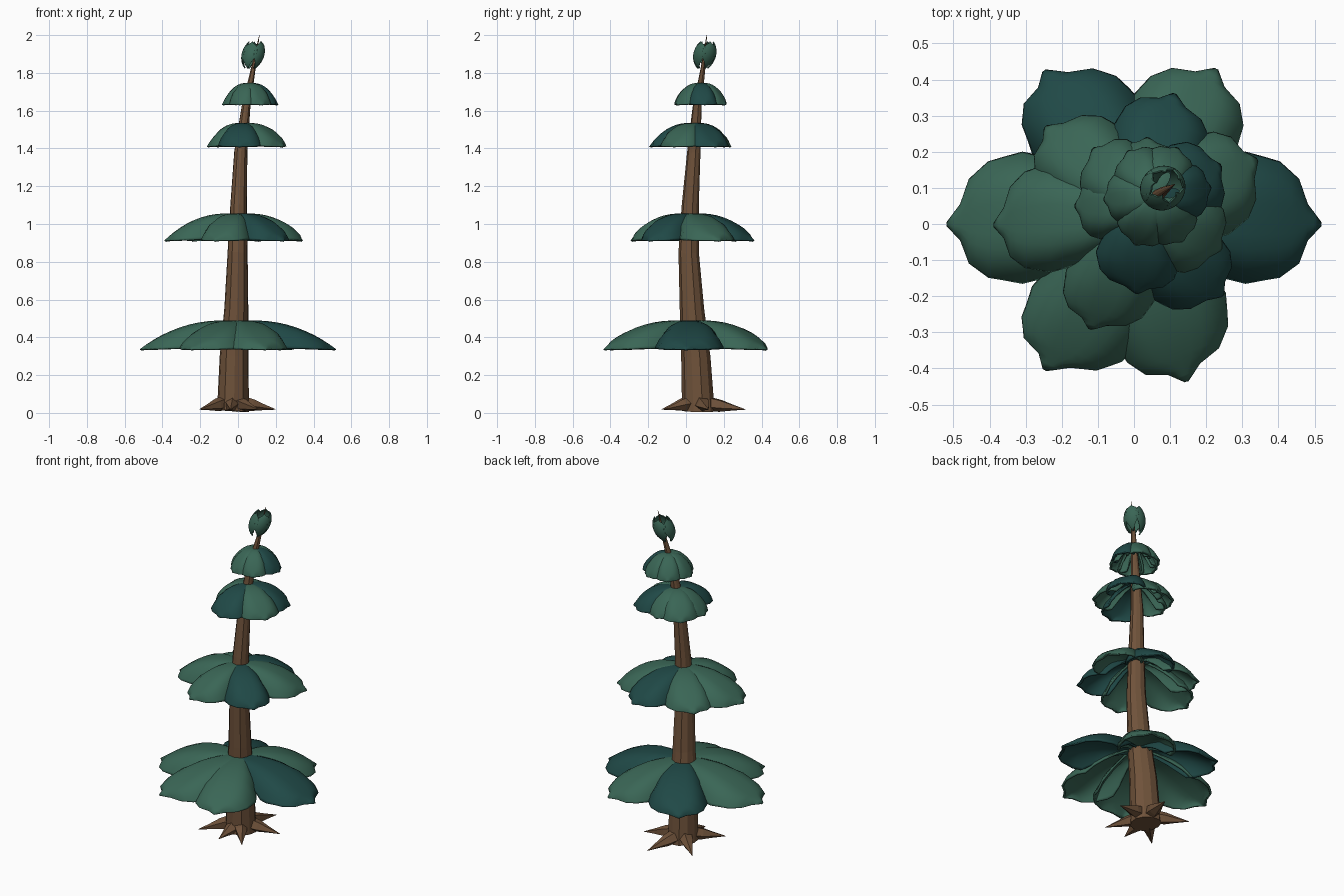
import bpy, bmesh, math, random
from mathutils import Vector

random.seed(4)
cube = bpy.data.objects.get("Cube")
if cube:
    bpy.data.objects.remove(cube)


def material(name, rgb):
    m = bpy.data.materials.new(name)
    m.use_nodes = True
    m.diffuse_color = (*rgb, 1)
    bsdf = next(n for n in m.node_tree.nodes if n.type == 'BSDF_PRINCIPLED')
    bsdf.inputs["Base Color"].default_value = (*rgb, 1)
    return m


BARK = material("bark brown", (0.16, 0.085, 0.043))
LIGHT = material("leaf green", (0.042, 0.132, 0.092))
DARK = material("deep teal green", (0.014, 0.066, 0.062))


def finish(name, bm, mats, smooth=False):
    bmesh.ops.recalc_face_normals(bm, faces=bm.faces)
    mesh = bpy.data.meshes.new(name)
    bm.to_mesh(mesh)
    bm.free()
    for m in mats:
        mesh.materials.append(m)
    ob = bpy.data.objects.new(name, mesh)
    bpy.context.scene.collection.objects.link(ob)
    if smooth:
        bpy.ops.object.select_all(action='DESELECT')
        ob.select_set(True)
        bpy.context.view_layer.objects.active = ob
        bpy.ops.object.shade_smooth_by_angle(angle=math.radians(50))
    return ob


def tube(bm, path, sides, groove=0.0):
    """Skin faceted rings along (centre, radius) stations, ending in caps."""
    axis = (path[-1][0] - path[0][0]).normalized()
    u = axis.orthogonal().normalized()
    v = axis.cross(u)
    ridge = [1 + random.uniform(-groove, groove) for _ in range(sides)]
    rings = []
    for c, r in path:
        rings.append([bm.verts.new(c + r * k * (u * math.cos(a) + v * math.sin(a)))
                      for k, a in zip(ridge, (math.tau * i / sides for i in range(sides)))])
    for lo, hi in zip(rings, rings[1:]):
        for i in range(sides):
            j = (i + 1) % sides
            bm.faces.new((lo[i], lo[j], hi[j], hi[i]))
    bm.faces.new(rings[0])
    bm.faces.new(rings[-1])


# Leaning trunk
STATIONS = [(-.028, .07, .01, .088), (-.022, .056, .3, .079), (-.01, .035, .55, .066),
            (-.003, .017, .85, .055), (.003, .025, 1.1, .046), (.014, .043, 1.38, .036),
            (.042, .06, 1.62, .024), (.08, .09, 1.82, .013), (.113, .11, 2.0, .001)]
bm = bmesh.new()
tube(bm, [(Vector(s[:3]), s[3]) for s in STATIONS], 11, 0.06)
finish("trunk", bm, [BARK])

# Spreading pointed roots
bm = bmesh.new()
for x, y in [(.11, -.12), (.2, .12), (.04, .315), (-.205, .23), (-.205, -.09), (-.04, -.13)]:
    tip = Vector((x, y, .018))
    base = Vector((-.03, .07, .06))
    tube(bm, [(base, .045), (base.lerp(tip, .45), .034),
              (base.lerp(tip, .7), .018), (tip, .001)], 5, 0.1)
for vert in bm.verts:
    vert.co.z = max(vert.co.z, .005)
finish("roots", bm, [BARK])

# Half width of a leaf along its length: broad, with shoulders and a small point
OUTLINE = [(0, .16), (.2, .48), (.42, .88), (.6, 1), (.78, .88), (.88, .64), (.925, .27), (1, .01)]


def half_width(t):
    for (a, wa), (b, wb) in zip(OUTLINE, OUTLINE[1:]):
        if t <= b:
            return wa + (wb - wa) * (t - a) / (b - a)
    return 0


def add_leaf(bm, shape, dark=False):
    """Grid leaf; shape(t, w) gives a point for length t and side w in -1..1."""
    steps = [i / 10 for i in range(8)] + [.78, .84, .88, .925, .96, 1]
    across = 12
    grid = [[bm.verts.new(shape(t, math.sin(math.pi * (j / across - .5))))
             for j in range(across + 1)] for t in steps]
    for lo, hi in zip(grid, grid[1:]):
        for j in range(across):
            f = bm.faces.new((lo[j], hi[j], hi[j + 1], lo[j + 1]))
            f.material_index = int(dark)


def finish_leaves(name, bm, thickness):
    ob = finish(name, bm, [LIGHT, DARK], True)
    mod = ob.modifiers.new("thickness", 'SOLIDIFY')
    mod.thickness = thickness
    mod.offset = 0


def tier(name, centre, top, drop, width, leaves):
    """Ring of arched leaves given as (angle, length, tip skew, dark)."""
    bm = bmesh.new()
    for angle, length, skew, dark in leaves:
        a = math.radians(angle)
        out, side = Vector((math.cos(a), math.sin(a), 0)), Vector((-math.sin(a), math.cos(a), 0))

        def shape(t, w):
            p = Vector((*centre, top)) + out * (length * t)
            p += side * (length * (width * half_width(t) * w + skew * t ** 4))
            # flat crown that rolls over to an almost level rim
            fall = t ** 2.5
            rim = .93 * (1 - fall) * min(1, t / .5) ** 1.6 * w ** 4
            p.z -= drop * (fall + rim + .06 * (1 - t) ** 4)
            return p
        add_leaf(bm, shape, dark)
    finish_leaves(name, bm, .012)


tier("lowest_leaves", (0, .02), .49, .157, .345,
     [(0, .515, -.04, 1), (62, .465, -.02, 0), (117, .47, .08, 1),
      (180, .515, .04, 0), (246, .485, -.11, 0), (290, .475, -.04, 0)])
tier("lower_leaves", (0, .02), 1.056, .147, .38,
     [(180, .385, .06, 0), (252, .33, -.06, 0), (315, .325, .06, 1),
      (22, .372, .05, 0), (70, .355, .03, 1), (130, .345, .08, 0)])
tier("upper_leaves", (.03, .05), 1.534, .127, .47,
     [(180, .19, 0, 0), (262, .24, .05, 1), (328, .24, .04, 0),
      (28, .235, 0, 1), (85, .185, .05, 0), (135, .21, -.05, 0)])
tier("top_leaves", (.06, .08), 1.745, .116, .48,
     [(185, .14, 0, 0), (245, .145, .05, 0), (300, .145, 0, 0),
      (5, .15, .05, 1), (65, .14, 0, 0), (125, .14, -.05, 0)])

# Closed bud of upright cupped leaves around the trunk tip
bm = bmesh.new()
for k in range(5):
    def cup(t, w, k=k):
        a = math.tau * k / 5 + .5 + w * half_width(t) * .8
        r = .012 + .046 * math.sin(math.pi * min(1, t * .86 + .05)) ** .6
        return Vector((.065 + .028 * t + r * math.cos(a),
                       .088 + .022 * t + r * math.sin(a), 1.825 + .14 * t))
    add_leaf(bm, cup)
finish_leaves("bud_leaves", bm, .006)
